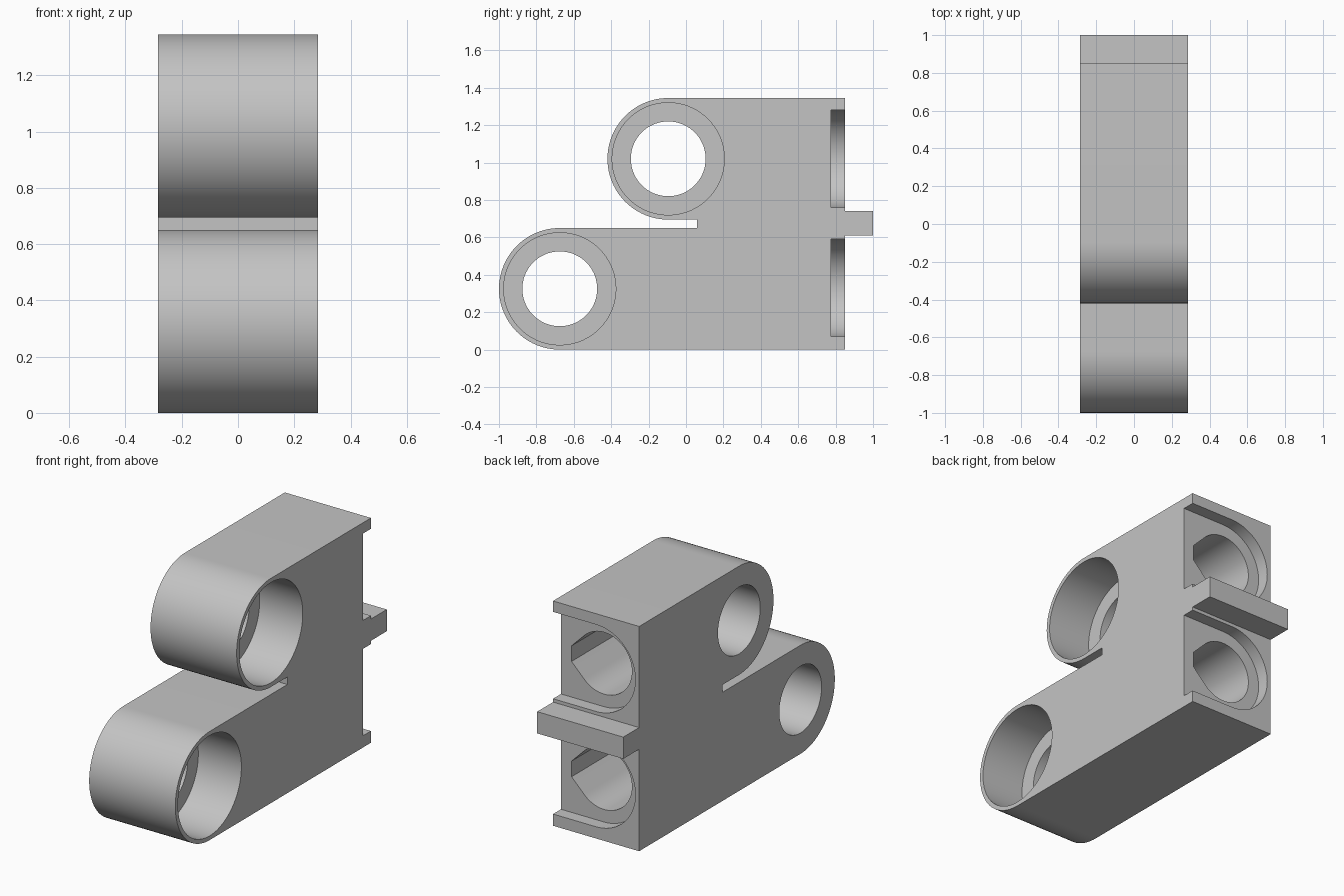
import bpy
import bmesh
from math import cos, sin, radians, sqrt

cube = bpy.data.objects.get("Cube")
if cube:
    bpy.data.objects.remove(cube, do_unlink=True)

HALF = 0.285          # half thickness of the block
R = 0.325             # outer radius of both knuckles
BACK = 0.85           # rear face
KNUCKLES = [(-0.675, 0.325), (-0.095, 1.02)]

grey = bpy.data.materials.new("plain grey")
grey.use_nodes = True
grey.diffuse_color = (0.55, 0.55, 0.55, 1)
grey.node_tree.nodes["Principled BSDF"].inputs["Base Color"].default_value = (0.55, 0.55, 0.55, 1)


def arc(cu, cv, r, start, end, steps):
    angles = [radians(start + (end - start) * i / steps) for i in range(steps + 1)]
    return [(cu + r * cos(a), cv + r * sin(a)) for a in angles]


def prism(name, outline, place, a, b):
    """Extrude a 2D outline between a and b; place maps (u, v, depth) to 3D."""
    bm = bmesh.new()
    near = [bm.verts.new(place(u, v, a)) for u, v in outline]
    far = [bm.verts.new(place(u, v, b)) for u, v in outline]
    bm.faces.new(near)
    bm.faces.new(far[::-1])
    for i in range(len(outline)):
        j = (i + 1) % len(outline)
        bm.faces.new((near[j], near[i], far[i], far[j]))
    bmesh.ops.recalc_face_normals(bm, faces=bm.faces)
    mesh = bpy.data.meshes.new(name)
    bm.to_mesh(mesh)
    bm.free()
    mesh.materials.append(grey)
    obj = bpy.data.objects.new(name, mesh)
    bpy.context.collection.objects.link(obj)
    return obj


def across(u, v, d):      # outline in y-z, depth along x
    return (d, u, v)


def lengthwise(u, v, d):  # outline in x-z, depth along y
    return (u, d, v)


# Body: two rounded arms, a slot between them and a rear tongue
(low_y, low_z), (up_y, up_z) = KNUCKLES
outline = arc(low_y, low_z, R, 270, 90, 48)
outline += [(0.06, low_z + R), (0.06, up_z - R)]
outline += arc(up_y, up_z, R, 270, 90, 48)
outline += [(BACK, up_z + R), (BACK, 0.74), (1.0, 0.74), (1.0, 0.61), (BACK, 0.61), (BACK, 0)]
body = prism("hinge_block", outline, across, -HALF, HALF)

cutters = []
for y, z in KNUCKLES:
    # Through hole with a wide bearing seat on the +x side
    cutters.append(prism("pin_hole", arc(y, z, 0.2, 0, 355, 71), across, -0.5, 0.5))
    cutters.append(prism("bearing_seat", arc(y, z, 0.3, 0, 355, 71), across, 0.0, 0.5))

for z in (0.33, 1.02):
    # Shallow rear recess, open to the +x side
    recess = arc(0, z, 0.26, 90, 270, 36) + [(0.5, z - 0.26), (0.5, z + 0.26)]
    cutters.append(prism("rear_recess", recess, lengthwise, 0.775, 0.845 + 0.1))
    # Blind bore with a clipped teardrop section
    r, tip = 0.185, 0.215
    w = sqrt(2) * r - tip
    bore = arc(0, z, r, 45, 315, 54) + [(tip, z - w), (tip, z + w)]
    cutters.append(prism("rear_bore", bore, lengthwise, 0.25, 0.9))

for cutter in cutters:
    cutter.hide_render = True
    mod = body.modifiers.new(cutter.name, "BOOLEAN")
    mod.operation = "DIFFERENCE"
    mod.solver = "EXACT"
    mod.object = cutter

# Bake the cuts, then drop the cutters
bpy.context.view_layer.update()
deps = bpy.context.evaluated_depsgraph_get()
cut_mesh = bpy.data.meshes.new_from_object(body.evaluated_get(deps))
body.modifiers.clear()
body.data = cut_mesh
for cutter in cutters:
    bpy.data.objects.remove(cutter, do_unlink=True)

bpy.ops.object.select_all(action="DESELECT")
body.select_set(True)
bpy.context.view_layer.objects.active = body
bpy.ops.object.shade_smooth_by_angle(angle=radians(30))
